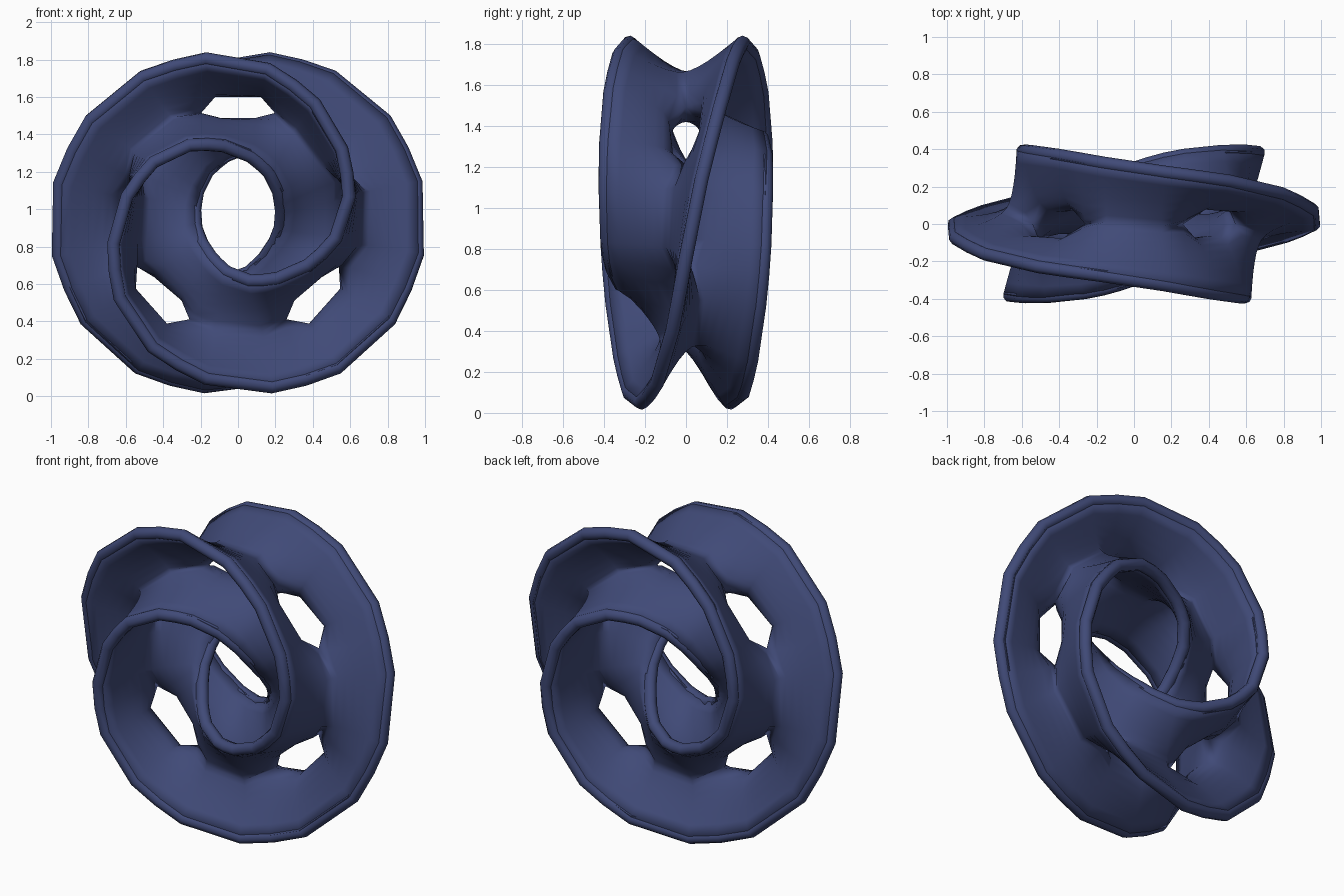
import bpy, bmesh
from math import pi, sin, cos, asinh, sinh, sqrt, radians

if "Cube" in bpy.data.objects:
    bpy.data.objects.remove(bpy.data.objects["Cube"])

# Twisted saddle ring: eight saddle storeys bent into a ring with a half-turn twist
STOREYS = 8
RING_R, MID_Z = 0.605, 0.95     # ring radius and height of its centre
WING = 0.376                    # wing length from the ring's centre line
Y_STRETCH = 1.04
K, A = 6.67, 0.36               # sharpness of saddles, size of holes
SKEW = radians(6.5)             # the crossing wings are not quite square
SHEET, RIM = 0.068, 0.036       # sheet thickness, rim tube radius
TOP = sinh(K * WING)

blue = bpy.data.materials.new("slate blue")
blue.diffuse_color = (0.051, 0.068, 0.185, 1)
blue.use_nodes = True
blue.node_tree.nodes["Principled BSDF"].inputs["Base Color"].default_value = blue.diffuse_color


def place(theta, u, v):
    """Section coordinates (u, v) at ring angle theta -> 3D."""
    phi = (pi - theta) / 2
    a = u * cos(phi + SKEW) - v * sin(phi - SKEW)
    b = u * sin(phi + SKEW) + v * cos(phi - SKEW)
    rad = RING_R + a
    if abs(cos(4 * theta)) < 0.01:      # slightly flattened at the crossings
        rad *= 0.99
    return (rad * cos(theta), -b * Y_STRETCH, MID_Z + rad * sin(theta))


def openness(theta):
    """Size of the hyperbola at a ring angle: zero at the crossings."""
    w = abs(cos(4 * theta))
    return 0 if w < 0.01 else A * w


def finish(obj):
    obj.data.materials.clear()
    obj.data.materials.append(blue)
    for p in obj.data.polygons:
        p.use_smooth = True


# Saddle sheet: two hyperbolic patches per storey
bm = bmesh.new()
STEPS = 12
for k in range(STOREYS):
    sgn = -1 if k % 2 == 0 else 1
    for side in (1, -1):
        rows = []
        for off in (-22.5, -11.25, 11.25, 22.5):
            th = radians(45 * k + off)
            c = openness(th)
            row = []
            for i in range(STEPS + 1):
                t = 2 * i / STEPS - 1
                d = sinh(K * WING * t) * (1 - c / TOP ** 2)
                root = sqrt(d * d + 4 * c)
                u = asinh((root + d) / 2) / K
                v = asinh((root - d) / 2) / K
                row.append(bm.verts.new(place(th, side * u, side * sgn * v)))
            rows.append(row)
        for r0, r1 in zip(rows, rows[1:]):
            for i in range(STEPS):
                bm.faces.new((r0[i], r0[i + 1], r1[i + 1], r1[i]))
bmesh.ops.remove_doubles(bm, verts=bm.verts, dist=0.0005)
bmesh.ops.recalc_face_normals(bm, faces=bm.faces)
mesh = bpy.data.meshes.new("saddle_sheet")
bm.to_mesh(mesh)
bm.free()
sheet = bpy.data.objects.new("saddle_sheet", mesh)
bpy.context.collection.objects.link(sheet)
finish(sheet)
sol = sheet.modifiers.new("thickness", 'SOLIDIFY')
sol.thickness = SHEET
sol.offset = 0


# Rims: two closed tubes, each running twice round the ring
def rim(name, along_u):
    pts = []
    for i in range(64):
        if i % 4 == 0:          # no rim point at the hole centres
            continue
        th = radians(11.25 * i)
        small = asinh(openness(th) / TOP) / K
        if cos(4 * th) > 0:
            small = -small
        uv = (WING, small) if along_u else (small, WING)
        pts.append(place(th, *uv))
    cu = bpy.data.curves.new(name, 'CURVE')
    cu.dimensions = '3D'
    sp = cu.splines.new('POLY')
    sp.points.add(len(pts) - 1)
    for p, co in zip(sp.points, pts):
        p.co = (*co, 1)
    sp.use_cyclic_u = True
    cu.bevel_depth = RIM
    cu.bevel_resolution = 2
    obj = bpy.data.objects.new(name, cu)
    bpy.context.collection.objects.link(obj)
    bpy.ops.object.select_all(action='DESELECT')
    obj.select_set(True)
    bpy.context.view_layer.objects.active = obj
    bpy.ops.object.convert(target='MESH')
    finish(bpy.context.view_layer.objects.active)


rim("rim_one", True)
rim("rim_two", False)
